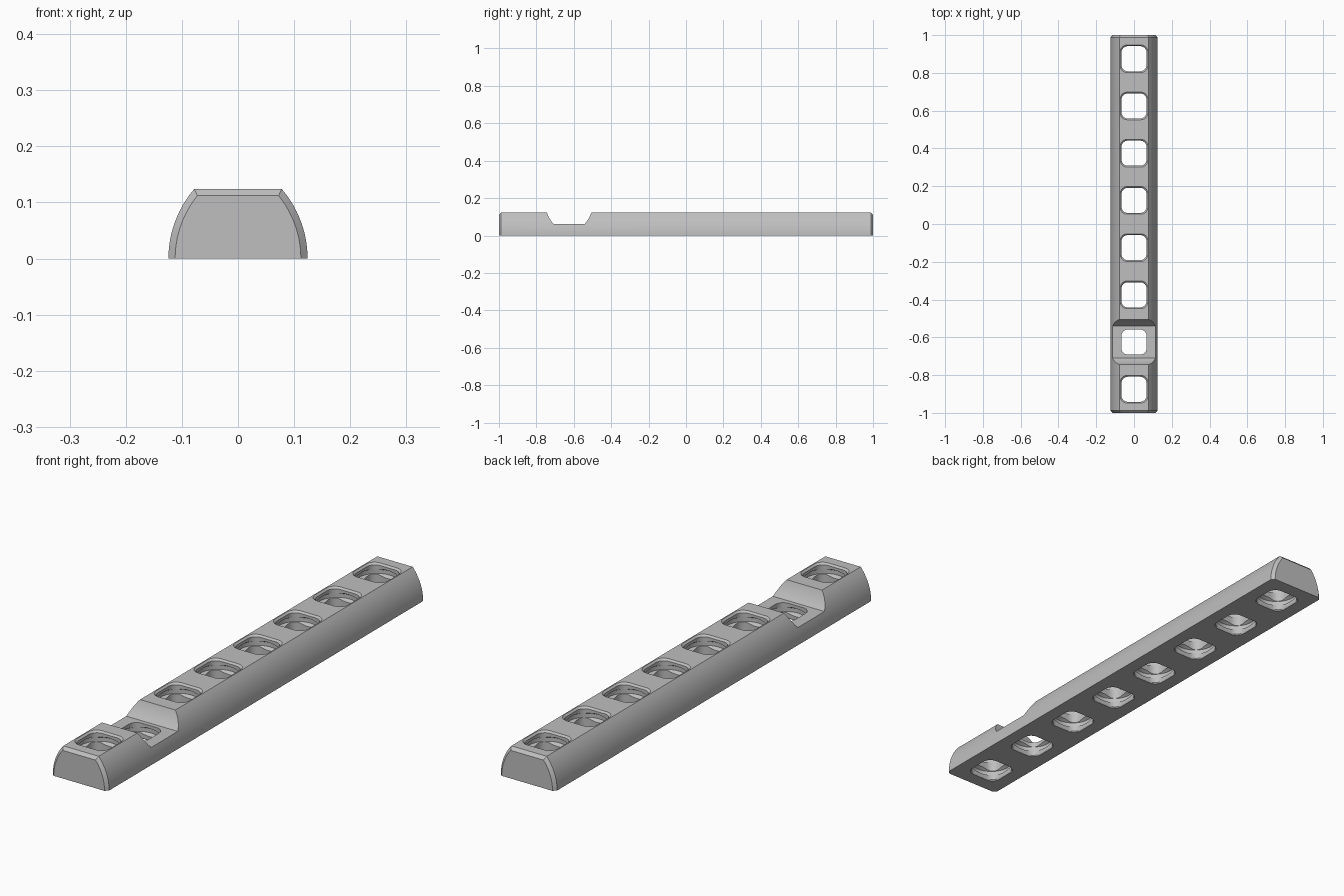
import bpy, bmesh, math
from mathutils import Vector

if "Cube" in bpy.data.objects:
    bpy.data.objects.remove(bpy.data.objects["Cube"])

HALF_W, HEIGHT, ARC_X, ARC_R = 0.124, 0.124, -0.066, 0.19
HOLE_Y = [-0.875 + 0.25 * i for i in range(8)]
NOTCH_Y, NOTCH_Z = -0.625, 0.062


def loft(bm, rings):
    """Join equal-length rings of points into a closed solid."""
    loops = [[bm.verts.new(p) for p in ring] for ring in rings]
    n = len(loops[0])
    for a, b in zip(loops, loops[1:]):
        for i in range(n):
            j = (i + 1) % n
            bm.faces.new((a[i], a[j], b[j], b[i]))
    bm.faces.new(loops[0][::-1])
    bm.faces.new(loops[-1])


def make_object(name, bm):
    bmesh.ops.recalc_face_normals(bm, faces=bm.faces)
    mesh = bpy.data.meshes.new(name)
    bm.to_mesh(mesh)
    bm.free()
    obj = bpy.data.objects.new(name, mesh)
    bpy.context.collection.objects.link(obj)
    return obj


def half_round(inset=0.0, steps=12):
    """Flat-bottomed cross-section with curved sides and a flat top."""
    r, h = ARC_R - inset, HEIGHT - inset
    right = []
    for i in range(steps + 1):
        z = h * i / steps
        right.append((ARC_X + math.sqrt(r * r - z * z), z))
    return right + [(-x, z) for x, z in reversed(right)]


def rounded_square(half, radius, z, y):
    pts = []
    for k in range(4):
        c = Vector(((half - radius) * (1 if k in (0, 3) else -1),
                    (half - radius) * (1 if k in (0, 1) else -1)))
        for s in range(7):
            a = math.radians(90 * k + 15 * s)
            pts.append((c.x + radius * math.cos(a), y + c.y + radius * math.sin(a), z))
    return pts


def circle(r, z, y, n=40):
    return [(r * math.cos(math.tau * i / n), y + r * math.sin(math.tau * i / n), z)
            for i in range(n)]


def cut(target, cutter):
    cutter.hide_render = True
    mod = target.modifiers.new("cut", 'BOOLEAN')
    mod.operation, mod.solver, mod.object = 'DIFFERENCE', 'EXACT', cutter
    bpy.context.view_layer.objects.active = target
    bpy.ops.object.modifier_apply(modifier=mod.name)
    bpy.data.objects.remove(cutter, do_unlink=True)


# Beam body with chamfered ends
bm = bmesh.new()
loft(bm, [[(x, y, z) for x, z in half_round(inset)]
          for y, inset in ((-1, 0.012), (-0.988, 0), (0.988, 0), (1, 0.012))])
beam = make_object("beam", bm)

# Cross notch shaped like the beam section turned upside down
bm = bmesh.new()
section = [(math.copysign(abs(x) + 0.006, x), NOTCH_Z + HEIGHT - z) for x, z in half_round()]
loft(bm, [[(x, NOTCH_Y + u, z) for u, z in section] for x in (-0.2, 0.2)])
cut(beam, make_object("notch_cutter", bm))

# Rounded square through holes with chamfered rims
bm = bmesh.new()
for y in HOLE_Y:
    top = HEIGHT
    loft(bm, [rounded_square(h, r, z, y) for h, r, z in (
        (0.073, 0.036, -0.007), (0.0665, 0.034, 0.004),
        (0.0665, 0.034, top - 0.007), (0.078, 0.038, top + 0.005))])
cut(beam, make_object("hole_cutter", bm))

# Round grooves inside every hole
bm = bmesh.new()
for y in HOLE_Y:
    for c in (0.034, 0.090):
        loft(bm, [circle(r, c + dz, y) for r, dz in (
            (0.06, -0.02), (0.081, -0.008), (0.081, 0.008), (0.06, 0.02))])
cut(beam, make_object("groove_cutter", bm))

# Single grey finish, smooth curves with sharp edges
grey = bpy.data.materials.new("light_grey")
grey.diffuse_color = (0.52, 0.52, 0.52, 1)
grey.use_nodes = True
grey.node_tree.nodes["Principled BSDF"].inputs["Base Color"].default_value = grey.diffuse_color
beam.data.materials.clear()
beam.data.materials.append(grey)
for poly in beam.data.polygons:
    poly.material_index = 0
bpy.ops.object.select_all(action='DESELECT')
beam.select_set(True)
bpy.context.view_layer.objects.active = beam
bpy.ops.object.shade_smooth_by_angle(angle=math.radians(25))
